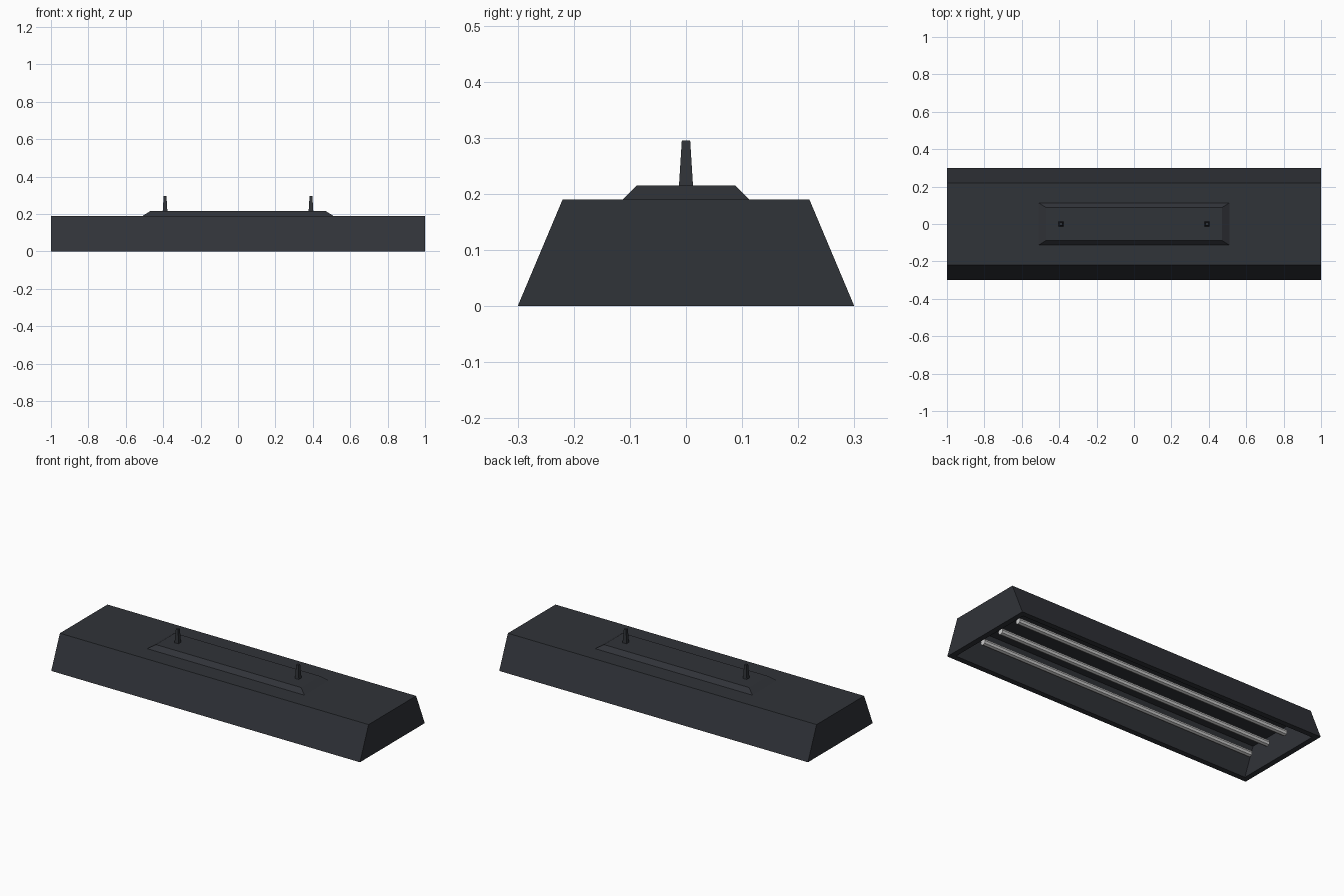
import bpy
import bmesh
import math

if "Cube" in bpy.data.objects:
    bpy.data.objects.remove(bpy.data.objects["Cube"])

dark = bpy.data.materials.new("dark_metal")
dark.diffuse_color = (0.03, 0.033, 0.04, 1)
dark.use_nodes = True
dark.node_tree.nodes["Principled BSDF"].inputs["Base Color"].default_value = dark.diffuse_color


def finish(bm, name, material=None):
    bmesh.ops.recalc_face_normals(bm, faces=bm.faces)
    mesh = bpy.data.meshes.new(name)
    bm.to_mesh(mesh)
    bm.free()
    obj = bpy.data.objects.new(name, mesh)
    bpy.context.collection.objects.link(obj)
    if material:
        mesh.materials.append(material)
    return obj


def tapered_box(bottom, top, z0, z1, x=0.0):
    """Box with separate half sizes (x, y) at bottom and top."""
    bm = bmesh.new()
    bmesh.ops.create_cube(bm, size=2)
    for v in bm.verts:
        hx, hy = top if v.co.z > 0 else bottom
        v.co = (x + v.co.x * hx, v.co.y * hy, z1 if v.co.z > 0 else z0)
    return bm


# Lamp housing, hollowed from below with sloped inner walls
depth, slope = 0.155, 0.08 / 0.19
bm = tapered_box((1.0, 0.30), (1.0, 0.22), 0, 0.19)
bm.normal_update()
base = min(bm.faces, key=lambda f: f.calc_center_median().z)
bmesh.ops.inset_region(bm, faces=[base], thickness=0.045)
new = bmesh.ops.extrude_face_region(bm, geom=[base])["geom"]
if base.is_valid:
    bmesh.ops.delete(bm, geom=[base], context='FACES_ONLY')
for v in (g for g in new if isinstance(g, bmesh.types.BMVert)):
    v.co.z = depth
    v.co.y -= math.copysign(depth * slope, v.co.y)
finish(bm, "housing", dark)

# Raised mounting plate on top
finish(tapered_box((0.51, 0.113), (0.47, 0.088), 0.19, 0.215), "mounting_plate", dark)

# Hanging pins
for side, x in (("left", -0.39), ("right", 0.39)):
    finish(tapered_box((0.0125, 0.0125), (0.0075, 0.0075), 0.215, 0.295, x),
           "hanging_pin_" + side, dark)

# Three fluorescent tubes inside the housing
for i, y in enumerate((-0.14, 0.0, 0.14)):
    bpy.ops.mesh.primitive_cylinder_add(vertices=8, radius=0.018, depth=1.79,
                                        location=(0, y, 0.055),
                                        rotation=(0, math.pi / 2, 0))
    bpy.context.object.name = f"light_tube_{i + 1}"
